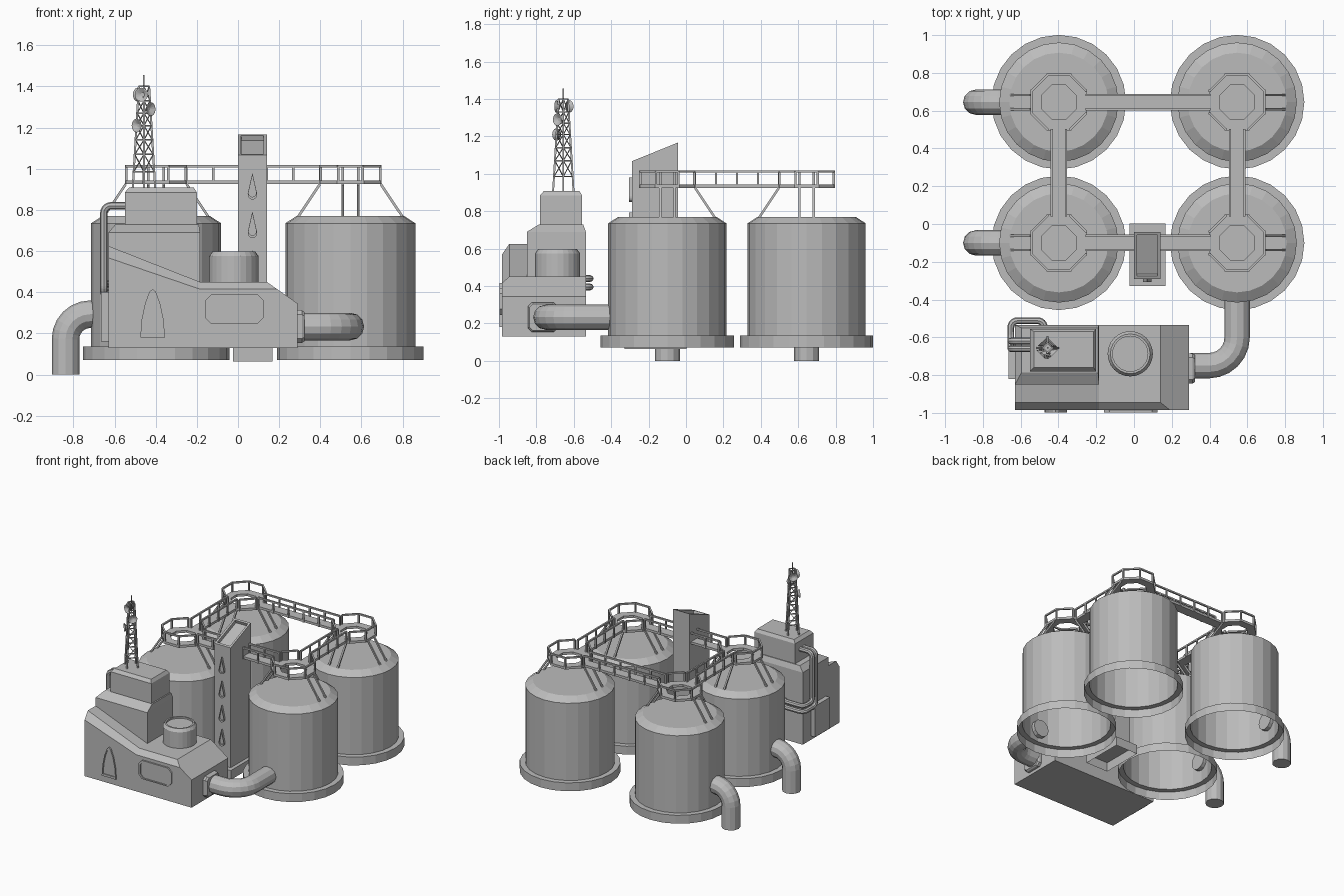
import bpy, bmesh
from math import sin, cos, pi, radians
from mathutils import Vector

if "Cube" in bpy.data.objects:
    bpy.data.objects.remove(bpy.data.objects["Cube"], do_unlink=True)

grey = bpy.data.materials.new("plain_grey")
grey.use_nodes = True
colour = (0.5, 0.5, 0.5, 1)
grey.diffuse_color = colour
grey.node_tree.nodes["Principled BSDF"].inputs["Base Color"].default_value = colour


def add_object(name, bm):
    bmesh.ops.recalc_face_normals(bm, faces=bm.faces[:])
    mesh = bpy.data.meshes.new(name)
    bm.to_mesh(mesh)
    bm.free()
    mesh.materials.append(grey)
    obj = bpy.data.objects.new(name, mesh)
    bpy.context.collection.objects.link(obj)
    return obj


def loft(bm, loops, caps=(True, True), closed=False):
    """Bridge equal-length loops of points, with optional end caps."""
    rows = [[bm.verts.new(p) for p in loop] for loop in loops]
    pairs = list(zip(rows, rows[1:])) + ([(rows[-1], rows[0])] if closed else [])
    for a, b in pairs:
        for i in range(len(a)):
            j = (i + 1) % len(a)
            bm.faces.new((a[i], a[j], b[j], b[i]))
    if not closed:
        for row, cap in zip((rows[0], rows[-1]), caps):
            if cap:
                bm.faces.new(row)


def lofted(name, loops, **options):
    bm = bmesh.new()
    loft(bm, loops, **options)
    return add_object(name, bm)


def ring(x, y, radius, z, sides=24, turn=0.0):
    return [(x + radius * cos(turn + 2 * pi * i / sides),
             y + radius * sin(turn + 2 * pi * i / sides), z) for i in range(sides)]


def rect(x0, x1, y0, y1, z):
    return [(x0, y0, z), (x1, y0, z), (x1, y1, z), (x0, y1, z)]


def bar(bm, a, b, width):
    """Square bar between two points."""
    a, b = Vector(a), Vector(b)
    d = (b - a).normalized()
    side = d.cross((0, 0, 1) if abs(d.z) < 0.9 else (1, 0, 0)).normalized()
    up = side.cross(d)
    offsets = [(side * s + up * t) * width / 2 for s, t in ((-1, -1), (1, -1), (1, 1), (-1, 1))]
    loft(bm, [[a + o for o in offsets], [b + o for o in offsets]])


def pipe(name, points, radius, bend, resolution=4):
    """Tube through the points with rounded corners."""
    pts = [Vector(p) for p in points]
    path = [pts[0]]
    for before, corner, after in zip(pts, pts[1:], pts[2:]):
        u, v = (before - corner).normalized(), (after - corner).normalized()
        for k in range(7):
            t = radians(15 * k)
            path.append(corner + u * bend * (1 - sin(t)) + v * bend * (1 - cos(t)))
    path.append(pts[-1])
    curve = bpy.data.curves.new(name, "CURVE")
    curve.dimensions = "3D"
    curve.bevel_depth = radius
    curve.bevel_resolution = resolution
    curve.use_fill_caps = True
    spline = curve.splines.new("POLY")
    spline.points.add(len(path) - 1)
    for point, co in zip(spline.points, path):
        point.co = (*co, 1)
    spline.use_smooth = False
    curve.materials.append(grey)
    bpy.context.collection.objects.link(bpy.data.objects.new(name, curve))


def framed_panel(name, outline, x, z, y, depth, inner=0.8):
    """Raised outline with a recessed middle, facing the front."""
    def at(scale, out):
        return [(x + px * scale, y - out, z + pz * scale) for px, pz in outline]
    lofted(name, [at(1, -0.005), at(1, depth), at(inner, depth), at(inner, depth * 0.4)])


# Storage tanks: open-bottomed shells with a wide foot
left_x, right_x, front_y, back_y = 0.546, -0.398, -0.1, 0.645
tank_profile = [(0.356, 0.07), (0.356, 0.135), (0.316, 0.135), (0.316, 0.735), (0.262, 0.77)]
deck_low, deck_top, rail_z = 0.925, 0.943, 1.012
apothem, half = 0.15, 0.038
octagon_r = apothem / cos(pi / 8)
rails = bmesh.new()
struts = bmesh.new()

for x, y, label in ((right_x, front_y, "front_right"), (left_x, front_y, "front_left"),
                    (right_x, back_y, "back_right"), (left_x, back_y, "back_left")):
    lofted("tank_" + label, [ring(x, y, r, z) for r, z in tank_profile], caps=(False, True))
    # Octagonal platform
    inner_r = octagon_r * 0.6
    lofted("platform_" + label, [ring(x, y, r, z, 8, pi / 8) for r, z in
                                 ((octagon_r, deck_low), (octagon_r, deck_top),
                                  (inner_r, deck_top), (inner_r, deck_low))], closed=True)
    # Platform railing, open where the walkways join
    in_x = -1 if x > 0 else 1
    in_y = -1 if y > 0 else 1
    corners = ring(x, y, octagon_r - 0.006, rail_z, 8, pi / 8)
    for i, p in enumerate(corners):
        q = corners[(i + 1) % 8]
        bar(rails, p, (p[0], p[1], deck_low), 0.012)
        mid = ((p[0] + q[0]) / 2 - x, (p[1] + q[1]) / 2 - y)
        if mid[0] * in_x < 0.13 and mid[1] * in_y < 0.13:
            bar(rails, p, q, 0.012)
    # Slanted supports
    for dx, dy in ((1, 0), (-1, 0), (0, in_y)):
        for s in (-half, half):
            top = (x + dx * 0.148 + dy * s, y + dy * 0.148 + dx * s, deck_low)
            foot = (x + dx * 0.255 + dy * s, y + dy * 0.255 + dx * s, 0.765)
            bar(struts, top, foot, 0.012)


def walkway(name, start, end):
    a, b = Vector(start), Vector(end)
    d = (b - a).normalized()
    a, b = a + d * apothem * 0.98, b - d * apothem * 0.98
    side = Vector((-d.y, d.x, 0)) * half
    low, top, high = (Vector((0, 0, z)) for z in (deck_low, deck_top, rail_z))
    plan = (a - side, b - side, b + side, a + side)
    lofted(name, [[p + low for p in plan], [p + top for p in plan]])
    posts = 5 if (b - a).length > 0.5 else 4
    for s in (-side, side):
        bar(rails, a + s + high, b + s + high, 0.012)
        for k in range(posts + 1):
            p = a.lerp(b, k / posts) + s
            bar(rails, p + low, p + high, 0.012)


for y, label in ((front_y, "front"), (back_y, "back")):
    walkway("walkway_" + label, (right_x, y, 0), (left_x, y, 0))
for x, label in ((right_x, "right"), (left_x, "left")):
    walkway("walkway_" + label, (x, front_y, 0), (x, back_y, 0))
add_object("railings", rails)
add_object("platform_supports", struts)

# Outlet pipes and the pipe joining tank to building
for y, label in ((front_y, "front"), (back_y, "back")):
    pipe("outlet_pipe_" + label, [(-0.68, y, 0.293), (-0.838, y, 0.293), (-0.838, y, 0)], 0.067, 0.12)
pipe("feed_pipe", [(0.3, -0.75, 0.233), (left_x, -0.75, 0.233), (left_x, -0.38, 0.233)], 0.067, 0.15)

# Lift tower with a sloping recessed roof panel
side = [(-0.29, 0.13), (-0.043, 0.13), (-0.043, 1.167), (-0.29, 1.067)]
bm = bmesh.new()
loft(bm, [[(x, y, z) for y, z in side] for x in (0.0, 0.14)])
bmesh.ops.recalc_face_normals(bm, faces=bm.faces[:])
slope = [f for f in bm.faces if 0.5 < f.normal.z < 0.99]
bmesh.ops.inset_individual(bm, faces=slope, thickness=0.022, depth=0)
bmesh.ops.inset_individual(bm, faces=slope, thickness=0.001, depth=-0.025)
add_object("lift_tower", bm)
lofted("lift_tower_base", [rect(-0.025, 0.168, -0.328, 0.003, z) for z in (0.063, 0.135)],
       caps=(False, True))
drop = [(0.023 * sin(t), -0.04 - 0.025 * cos(t)) for t in (radians(a) for a in range(-100, 101, 25))]
drop.append((0, 0.065))
for k in range(4):
    framed_panel("drop_emblem_%d" % (k + 1), drop, 0.07, 0.915 - 0.187 * k, -0.29, 0.016)

# Building: sloping lower body with a chamfered front
front = [(-0.63, 0.13), (0.29, 0.13), (0.29, 0.345), (0.19, 0.415), (-0.185, 0.415), (-0.63, 0.567)]
full = [(-0.63, 0.13), (0.29, 0.13), (0.29, 0.345), (0.14, 0.45), (-0.185, 0.45), (-0.63, 0.625)]
lofted("building_body", [[(x, y, z) for x, z in outline] for outline, y in
                         ((front, -0.985), (full, -0.945), (full, -0.535))])
lofted("building_upper", [rect(-0.63, -0.185, -0.85, -0.535, 0.4),
                          rect(-0.63, -0.185, -0.85, -0.535, 0.69),
                          rect(-0.595, -0.19, -0.785, -0.55, 0.73)])
lofted("roof_block", [rect(-0.55, -0.2, -0.78, -0.556, 0.72),
                      rect(-0.55, -0.2, -0.78, -0.556, 0.885),
                      rect(-0.53, -0.215, -0.76, -0.57, 0.908)])

# Door arch and front window
arch = [(-0.06, -0.118), (0.06, -0.118), (0.053, -0.03), (0.036, 0.05), (0.015, 0.105),
        (0, 0.117), (-0.015, 0.105), (-0.036, 0.05), (-0.053, -0.03)]
framed_panel("door_arch", arch, -0.415, 0.298, -0.985, 0.012, 0.85)


def cut_corner(w, h, c):
    return [(-w, -h + c), (-w + c, -h), (w - c, -h), (w, -h + c),
            (w, h - c), (w - c, h), (-w + c, h), (-w, h - c)]


framed_panel("front_window", cut_corner(0.142, 0.072, 0.03), -0.018, 0.318, -0.985, 0.012, 0.88)

# Pipe flange on the building end
flange = cut_corner(0.08, 0.08, 0.022)
lofted("pipe_flange", [[(x, -0.765 + y * s, 0.233 + z * s) for y, z in flange]
                       for x, s in ((0.285, 1), (0.31, 1), (0.322, 0.9))])

# Round roof vent with a recessed lid
lofted("roof_vent", [ring(-0.02, -0.687, r, z) for r, z in
                     ((0.12, 0.44), (0.12, 0.575), (0.105, 0.597), (0.093, 0.597), (0.093, 0.585))])

# Side cabinet and small pipes wrapping round the back
lofted("side_cabinet", [rect(-0.665, -0.625, -0.82, -0.635, z) for z in (0.16, 0.4)])
for k, (y, z) in enumerate(((-0.62, 0.44), (-0.66, 0.395))):
    pipe("side_pipe_%d" % (k + 1), [(-0.54, y, 0.82), (-0.652, y, 0.82), (-0.652, y, z),
                                    (-0.652, -0.512, z), (-0.475, -0.512, z),
                                    (-0.475, -0.55, z)], 0.018, 0.035, 2)

# Lattice mast
mast_x, mast_y = -0.457, -0.656
mast = bmesh.new()


def mast_ring(z):
    return ring(mast_x, mast_y, 0.055 - 0.03 * (z - 0.9) / 0.5, z, 4)


levels = (0.985, 1.07, 1.14, 1.21, 1.27, 1.33, 1.4)
for a, b in zip(mast_ring(0.9), mast_ring(1.4)):
    bar(mast, a, b, 0.01)
for z in levels:
    corners = mast_ring(z)
    for i in range(4):
        bar(mast, corners[i], corners[(i + 1) % 4], 0.007)
for low, high in zip(levels, levels[1:]):
    for i, a in enumerate(mast_ring(low)):
        bar(mast, a, mast_ring(high)[(i + 1) % 4], 0.004)
bar(mast, (mast_x, mast_y, 1.33), (mast_x, mast_y, 1.455), 0.007)
add_object("mast", mast)

# Dishes facing outward from the mast
for k, (dx, dy, z) in enumerate(((-0.024, 0.026, 1.36), (0.027, -0.026, 1.29),
                                 (-0.03, -0.03, 1.21), (-0.01, -0.03, 1.36))):
    dish = lofted("dish_%d" % (k + 1), [ring(0, 0, r, h, 12) for r, h in
                                        ((0.01, -0.012), (0.034, 0.008), (0.03, 0.008), (0.008, -0.004))])
    dish.location = (mast_x + dx, mast_y + dy, z)
    dish.rotation_euler = Vector((dx, dy, 0)).to_track_quat("Z", "Y").to_euler()
